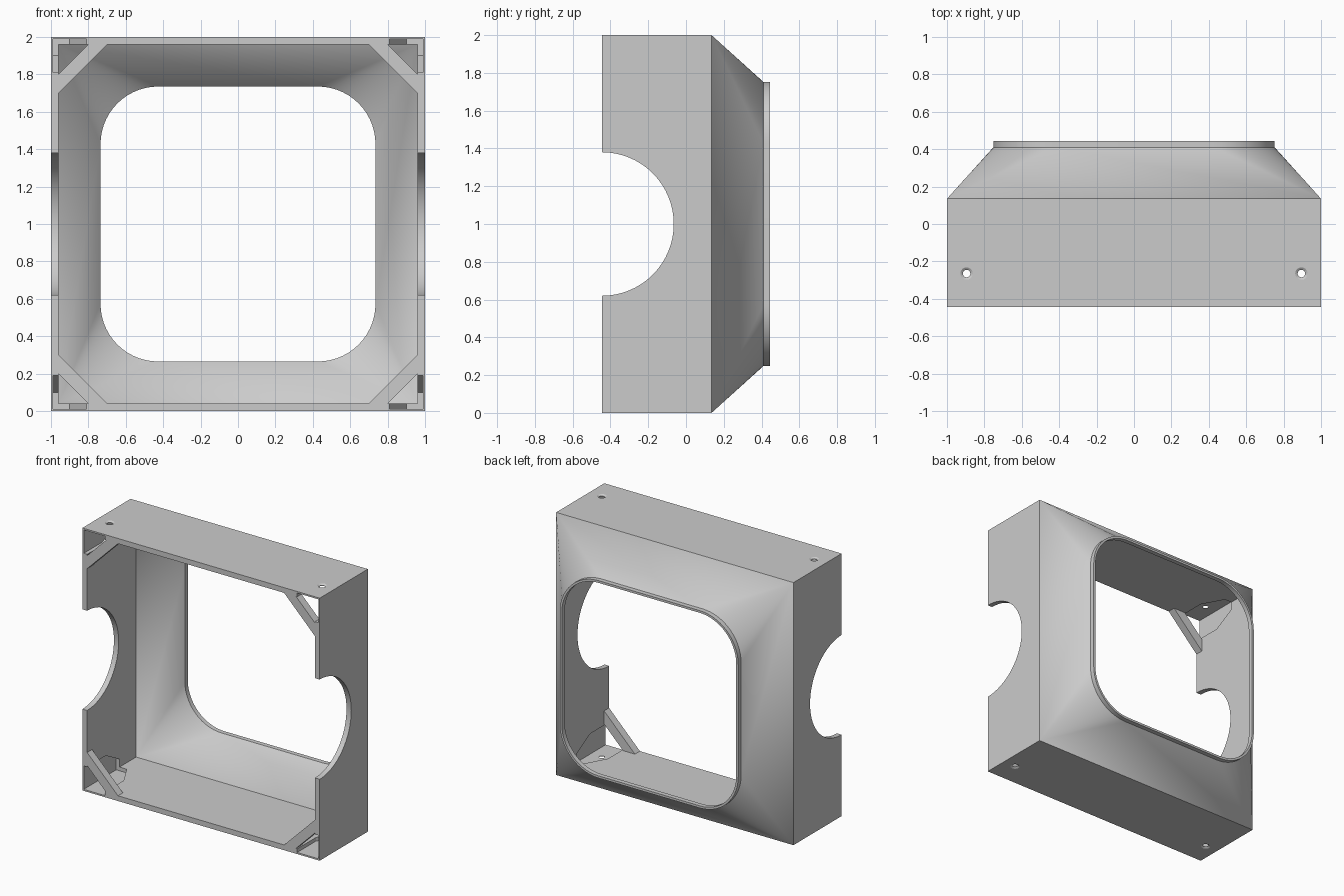
import bpy, bmesh, math

cube = bpy.data.objects.get("Cube")
if cube:
    bpy.data.objects.remove(cube, do_unlink=True)

FRONT, BEND, LIP, BACK = -0.445, 0.135, 0.41, 0.445
WALL = 0.04
SEG = 14          # segments in each rounded corner

grey = bpy.data.materials.new("light grey plastic")
grey.use_nodes = True
colour = (0.6, 0.6, 0.6, 1)
grey.diffuse_color = colour
grey.node_tree.nodes["Principled BSDF"].inputs["Base Color"].default_value = colour


def loft(name, loops, ring=False):
    """Skin a series of equal-length loops; cap the ends or join them in a ring."""
    bm = bmesh.new()
    rows = [[bm.verts.new(p) for p in loop] for loop in loops]
    n = len(rows[0])
    pairs = list(zip(rows, rows[1:]))
    if ring:
        pairs.append((rows[-1], rows[0]))
    else:
        bm.faces.new(rows[0])
        bm.faces.new(rows[-1])
    for a, b in pairs:
        for i in range(n):
            j = (i + 1) % n
            bm.faces.new((a[i], a[j], b[j], b[i]))
    bmesh.ops.remove_doubles(bm, verts=bm.verts, dist=1e-5)
    bmesh.ops.recalc_face_normals(bm, faces=bm.faces)
    mesh = bpy.data.meshes.new(name)
    bm.to_mesh(mesh)
    bm.free()
    mesh.materials.append(grey)
    obj = bpy.data.objects.new(name, mesh)
    bpy.context.collection.objects.link(obj)
    return obj


def frame_loop(half, radius, y):
    """Square loop with rounded corners, centred on z = 1."""
    pts = []
    for k, (sx, sz) in enumerate([(1, 1), (-1, 1), (-1, -1), (1, -1)]):
        for i in range(SEG + 1):
            a = math.pi / 2 * (k + i / SEG)
            pts.append((sx * (half - radius) + radius * math.cos(a), y,
                        1 + sz * (half - radius) + radius * math.sin(a)))
    return pts


def circle(r, centre, axis):
    pts = []
    for i in range(64):
        u = r * math.cos(i * math.tau / 64)
        v = r * math.sin(i * math.tau / 64)
        x, y, z = centre
        pts.append((x, y + u, z + v) if axis == "x" else (x + u, y + v, z))
    return pts


def cut(target, cutter):
    mod = target.modifiers.new("cut", "BOOLEAN")
    mod.operation = "DIFFERENCE"
    mod.solver = "EXACT"
    mod.object = cutter
    with bpy.context.temp_override(object=target, active_object=target):
        bpy.ops.object.modifier_apply(modifier=mod.name)
    bpy.data.objects.remove(cutter, do_unlink=True)


# Hollow housing: square body, tapered neck and rounded rim
housing = loft("housing", [
    frame_loop(1, 0, FRONT),
    frame_loop(1, 0, BEND),
    frame_loop(0.752, 0.325, LIP),
    frame_loop(0.752, 0.325, BACK),
    frame_loop(0.735, 0.308, BACK),
    frame_loop(0.735, 0.308, LIP),
    frame_loop(1 - WALL, 0, BEND + 0.01),
    frame_loop(1 - WALL, 0, FRONT),
], ring=True)

# Half-round notches in both side walls
cut(housing, loft("notch_cutter", [circle(0.38, (x, FRONT, 1), "x") for x in (-1.1, 1.1)]))

for sx in (-1, 1):
    for sz in (-1, 1):
        def corner(u, v, y):
            return (sx * (1 - u), y, 1 + sz * (1 - v))

        # Tapered pocket thinning the walls in the corner
        loops = []
        for w, y in [(0.19, FRONT - 0.05), (0.19, -0.22), (0.10, -0.055)]:
            e = 0.012
            loops.append([corner(e, e, y), corner(w, e, y), corner(w, w, y), corner(e, w, y)])
        cut(housing, loft("pocket_cutter", loops))

        # Countersunk screw hole
        rings = [(0.034, -0.02), (0.033, 0), (0.02, 0.009), (0.02, 0.06)]
        cut(housing, loft("hole_cutter", [
            circle(r, corner(0.105, d, -0.265), "z") for r, d in rings]))

        # Diagonal brace across the corner
        outline = [(WALL, 0.30), (0.30, WALL), (0.20, WALL), (WALL, 0.20)]
        side = ("left" if sx > 0 else "right") + ("_upper" if sz > 0 else "_lower")
        loft(side + "_brace", [[corner(u, v, y) for u, v in outline]
                               for y in (FRONT, FRONT + 0.06)])

# Smooth the curved neck while keeping hard edges
bpy.ops.object.select_all(action="DESELECT")
housing.select_set(True)
bpy.context.view_layer.objects.active = housing
bpy.ops.object.shade_smooth_by_angle(angle=math.radians(25))
